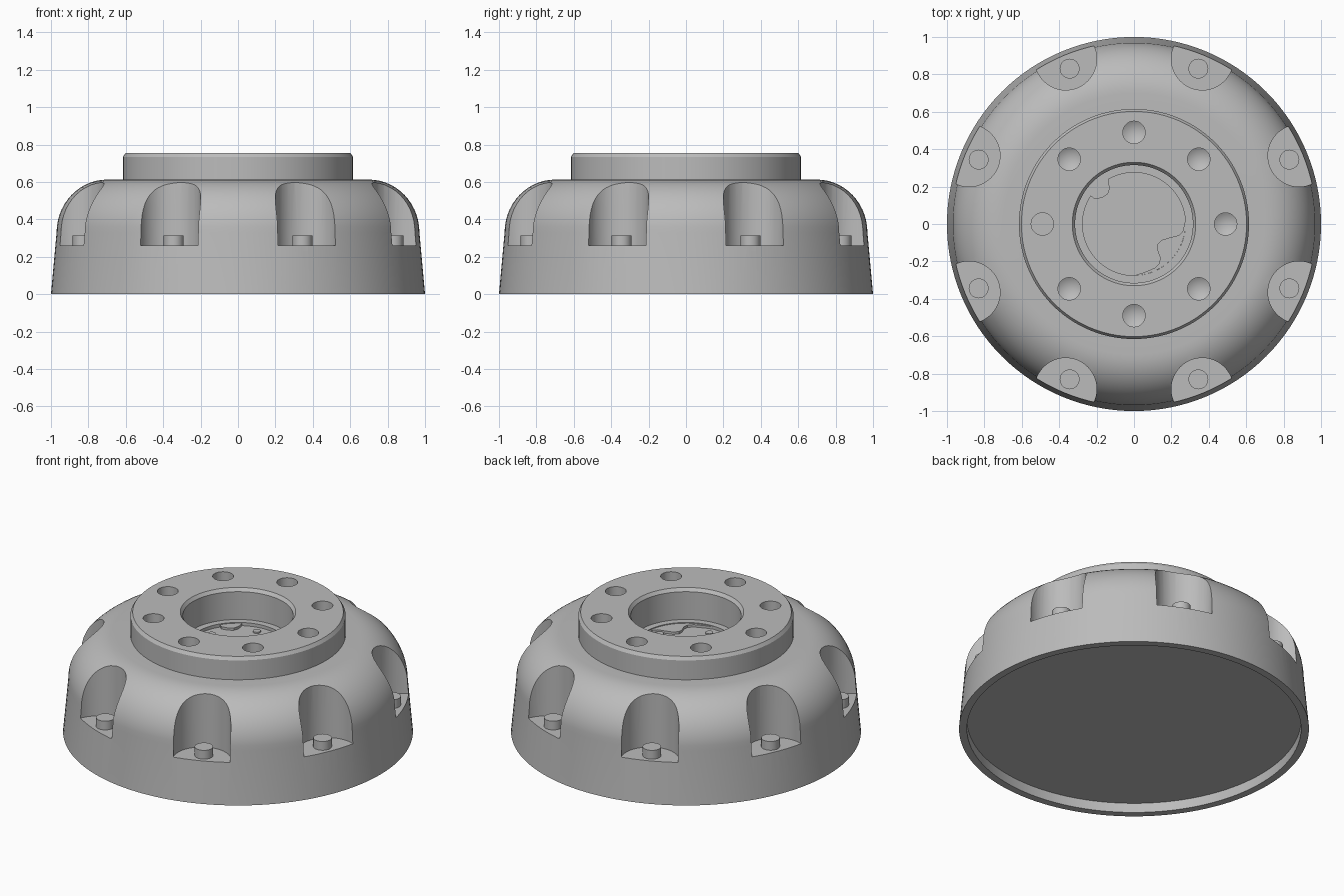
import bpy, bmesh
from math import sin, cos, pi, radians
from mathutils import Matrix, Vector

if "Cube" in bpy.data.objects:
    bpy.data.objects.remove(bpy.data.objects["Cube"], do_unlink=True)

metal = bpy.data.materials.new("plain grey metal")
metal.use_nodes = True
GREY = (0.5, 0.5, 0.5, 1)
metal.diffuse_color = GREY
metal.node_tree.nodes["Principled BSDF"].inputs["Base Color"].default_value = GREY


def make_object(name, bm):
    bmesh.ops.remove_doubles(bm, verts=bm.verts, dist=1e-5)
    bmesh.ops.recalc_face_normals(bm, faces=bm.faces)
    mesh = bpy.data.meshes.new(name)
    bm.to_mesh(mesh)
    bm.free()
    mesh.materials.append(metal)
    obj = bpy.data.objects.new(name, mesh)
    bpy.context.collection.objects.link(obj)
    return obj


def activate(obj):
    bpy.ops.object.select_all(action="DESELECT")
    obj.select_set(True)
    bpy.context.view_layer.objects.active = obj


def smooth(obj):
    activate(obj)
    bpy.ops.object.shade_smooth_by_angle(angle=radians(28))


def lathe(bm, profile, steps, x=0, y=0):
    """Turn an (r, z) profile about a vertical axis through (x, y)."""
    part = bmesh.new()
    verts = [part.verts.new((r, 0, z)) for r, z in profile]
    edges = [part.edges.new(pair) for pair in zip(verts, verts[1:])]
    bmesh.ops.spin(part, geom=verts + edges, axis=(0, 0, 1), cent=(0, 0, 0),
                   angle=2 * pi, steps=steps)
    bmesh.ops.remove_doubles(part, verts=part.verts, dist=1e-5)
    bmesh.ops.recalc_face_normals(part, faces=part.faces)
    part.transform(Matrix.Translation((x, y, 0)))
    temp = bpy.data.meshes.new("temp")
    part.to_mesh(temp)
    part.free()
    bm.from_mesh(temp)
    bpy.data.meshes.remove(temp)


def cylinder(bm, x, y, radius, z0, z1, steps=32):
    lathe(bm, [(0, z0), (radius, z0), (radius, z1), (0, z1)], steps, x, y)


def ring(radius, offset=0.0):
    """Eight evenly spaced positions."""
    for k in range(8):
        a = (k + offset) * pi / 4
        yield k, radius * cos(a), radius * sin(a)


# Turned body: hollow base, tapered skirt, domed shoulder, flange and bore
dome = [(0.70 + 0.27 * cos(i * pi / 28), 0.33 + 0.283 * sin(i * pi / 28))
        for i in range(15)]
profile = ([(0, 0.06), (0.955, 0.06), (0.955, 0), (1, 0)] + dome +
           [(0.615, 0.613), (0.615, 0.735), (0.602, 0.755), (0.33, 0.755),
            (0.315, 0.735), (0.315, 0.56), (0.275, 0.56), (0.275, 0.54), (0, 0.54)])
bm = bmesh.new()
lathe(bm, profile, 128)
body = make_object("hub_body", bm)

# Cutters: scalloped pockets around the shoulder and drilled flange holes
bm = bmesh.new()
for k, x, y in ring(0.955, 0.5):
    cylinder(bm, x, y, 0.166, 0.26, 0.9, 48)
for k, x, y in ring(0.49):
    tip = 0.64 if k == 4 else 0.605
    lathe(bm, [(0, tip), (0.06, 0.64), (0.06, 0.9), (0, 0.9)], 32, x, y)
cutter = make_object("pocket_cutter", bm)
cutter.hide_render = True
cut = body.modifiers.new("pockets", "BOOLEAN")
cut.operation = "DIFFERENCE"
cut.solver = "EXACT"
cut.object = cutter
activate(body)
bpy.ops.object.modifier_apply(modifier=cut.name)
bpy.data.objects.remove(cutter, do_unlink=True)
smooth(body)

# Stud standing in each pocket
for k, x, y in ring(0.899, 0.5):
    bm = bmesh.new()
    cylinder(bm, x, y, 0.053, 0.255, 0.315)
    smooth(make_object(f"pocket_stud_{k + 1}", bm))

# Small pins on the bore floor
for i, (x, y) in enumerate([(-0.02, 0.217), (-0.212, 0.04), (0.212, -0.043), (-0.012, -0.215)]):
    bm = bmesh.new()
    cylinder(bm, x, y, 0.022, 0.535, 0.548, 20)
    smooth(make_object(f"floor_pin_{i + 1}", bm))


# Raised pads that follow the bore edge and have a wavy inner side
def floor_pad(name, inner, start, end):
    arc = [(0.275 * cos(radians(start + (end - start) * i / 12)),
            0.275 * sin(radians(start + (end - start) * i / 12))) for i in range(13)]
    bm = bmesh.new()
    face = bm.faces.new([bm.verts.new((x, y, 0.535)) for x, y in arc + inner])
    grown = bmesh.ops.extrude_face_region(bm, geom=[face])["geom"]
    bmesh.ops.translate(bm, vec=Vector((0, 0, 0.02)),
                        verts=[v for v in grown if isinstance(v, bmesh.types.BMVert)])
    smooth(make_object(name, bm))


floor_pad("large_floor_pad",
          [(0.26, -0.04), (0.24, -0.06), (0.2, -0.07), (0.15, -0.085), (0.125, -0.11),
           (0.125, -0.14), (0.14, -0.18), (0.135, -0.21), (0.11, -0.235), (0.05, -0.26)],
          -90, 4)
floor_pad("small_floor_pad",
          [(-0.21, 0.133), (-0.17, 0.14), (-0.14, 0.16), (-0.13, 0.19)],
          120, 147)
